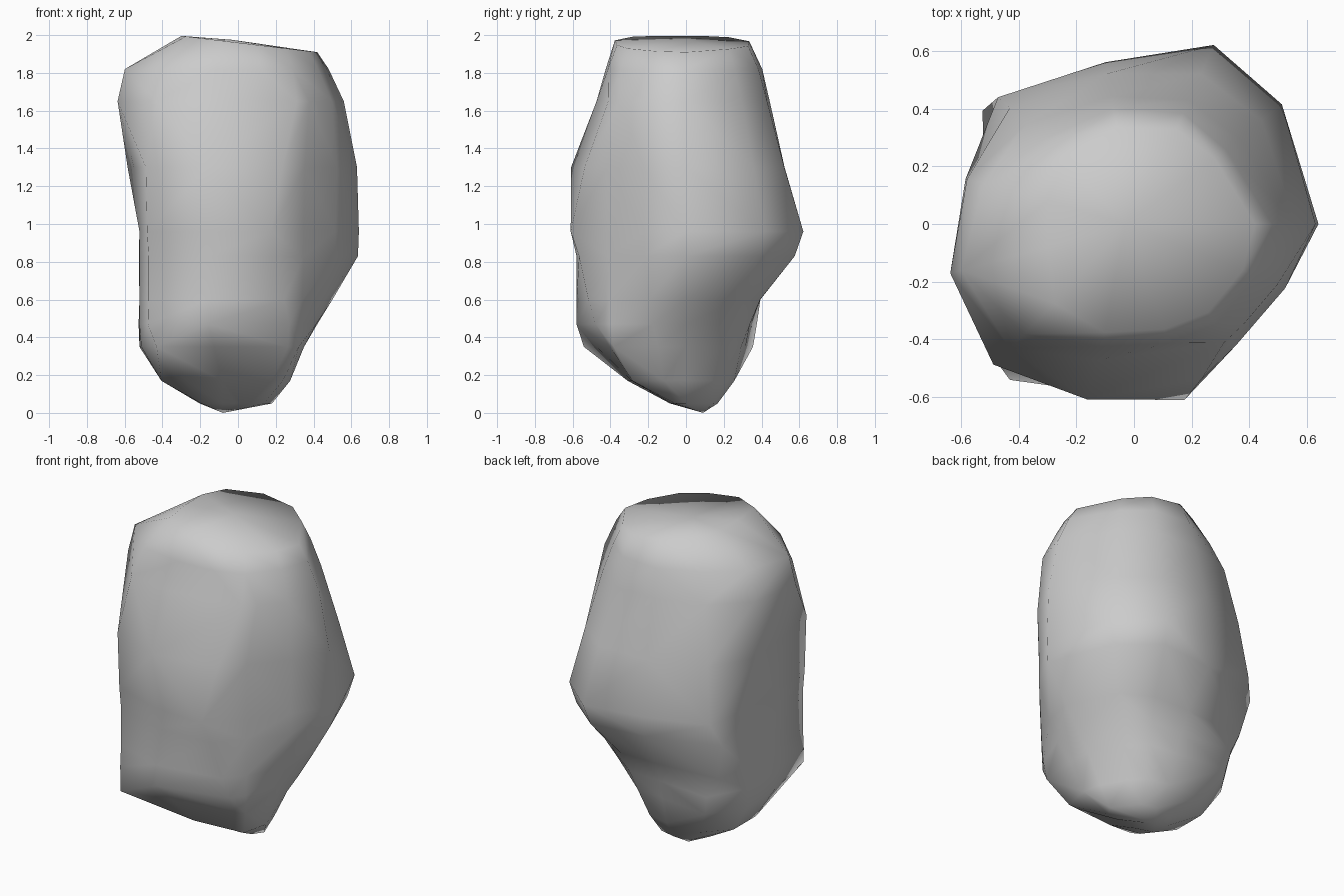
import bpy, bmesh, math
from mathutils import Vector

# Directions (degrees) where the rock's main vertical ridges and facets lie
ANGLES = [0, 39, 66, 100, 137, 165, 195, 225, 255, 286, 310, 337]

# Height -> radius along each direction
SECTIONS = {
    0.05: (.18, .14, .16, .17, .20, .21, .20, .12, .06, .06, .10, .15),
    0.17: (.25, .22, .24, .26, .37, .42, .42, .39, .32, .32, .37, .30),
    0.35: (.34, .30, .32, .32, .52, .54, .53, .68, .49, .45, .50, .38),
    0.47: (.42, .38, .37, .35, .55, .545, .54, .675, .60, .55, .52, .45),
    0.60: (.50, .46, .43, .40, .59, .54, .54, .67, .60, .60, .53, .50),
    0.83: (.635, .62, .63, .55, .65, .53, .54, .67, .60, .62, .54, .56),
    0.96: (.64, .66, .68, .57, .645, .54, .54, .68, .61, .635, .54, .56),
    1.30: (.63, .57, .57, .53, .59, .605, .57, .69, .63, .60, .55, .57),
    1.65: (.56, .47, .47, .45, .51, .60, .66, .61, .49, .48, .51, .54),
    1.82: (.48, .41, .42, .41, .43, .54, .62, .54, .44, .43, .45, .46),
    1.96: (.42, .36, .36, .34, .33, .31, .31, .39, .39, .38, .40, .41),
}

# Corners pulled sideways: (section, direction) -> (dx, dy)
NUDGES = {
    (2, 7): (.05, -.06),                               # overhanging front foot
    (1, 9): (.09, .02), (2, 9): (.14, .03),            # slanting edge of the
    (3, 9): (.12, .05), (4, 9): (.08, .06),            # big front right facet
    (5, 9): (.04, .03), (7, 9): (.07, .04),
    (8, 9): (.18, .05), (8, 10): (.05, .04),
    (4, 4): (-.04, -.04), (5, 4): (-.05, -.05),        # back left ridge
}

bm = bmesh.new()
rings = []
for s, (z, radii) in enumerate(SECTIONS.items()):
    tilt = -0.12 if z > 1.9 else 0.0      # the crown slopes down to the right
    ring = []
    for d, (a, r) in enumerate(zip(ANGLES, radii)):
        dx, dy = NUDGES.get((s, d), (0, 0))
        x = r * math.cos(math.radians(a)) + dx
        y = r * math.sin(math.radians(a)) + dy
        ring.append(bm.verts.new(Vector((x, y, z + tilt * x))))
    rings.append(ring)


def patch(a, b, c, d):
    """Two triangles split along the outward (convex) diagonal."""
    normal = (b.co - a.co).cross(c.co - a.co)
    if normal.dot(d.co - a.co) <= 0:
        tris = ((a, b, c), (a, c, d))
    else:
        tris = ((a, b, d), (b, c, d))
    for t in tris:
        bm.faces.new(t)


# Skin between neighbouring sections
n = len(ANGLES)
for low, high in zip(rings, rings[1:]):
    for i in range(n):
        j = (i + 1) % n
        patch(low[i], low[j], high[j], high[i])

# Close the pointed base and the flat crown
base = bm.verts.new((-0.08, 0.09, 0.0))
crown = bm.verts.new((-0.03, 0.0, 1.975))
for i in range(n):
    j = (i + 1) % n
    bm.faces.new((base, rings[0][j], rings[0][i]))
    bm.faces.new((crown, rings[-1][i], rings[-1][j]))
bmesh.ops.recalc_face_normals(bm, faces=bm.faces[:])

mesh = bpy.data.meshes.new("rock")
bm.to_mesh(mesh)
bm.free()
rock = bpy.data.objects.new("rock", mesh)
bpy.context.collection.objects.link(rock)
bpy.context.view_layer.objects.active = rock
rock.select_set(True)
bpy.ops.object.shade_smooth_by_angle(angle=math.radians(70))
